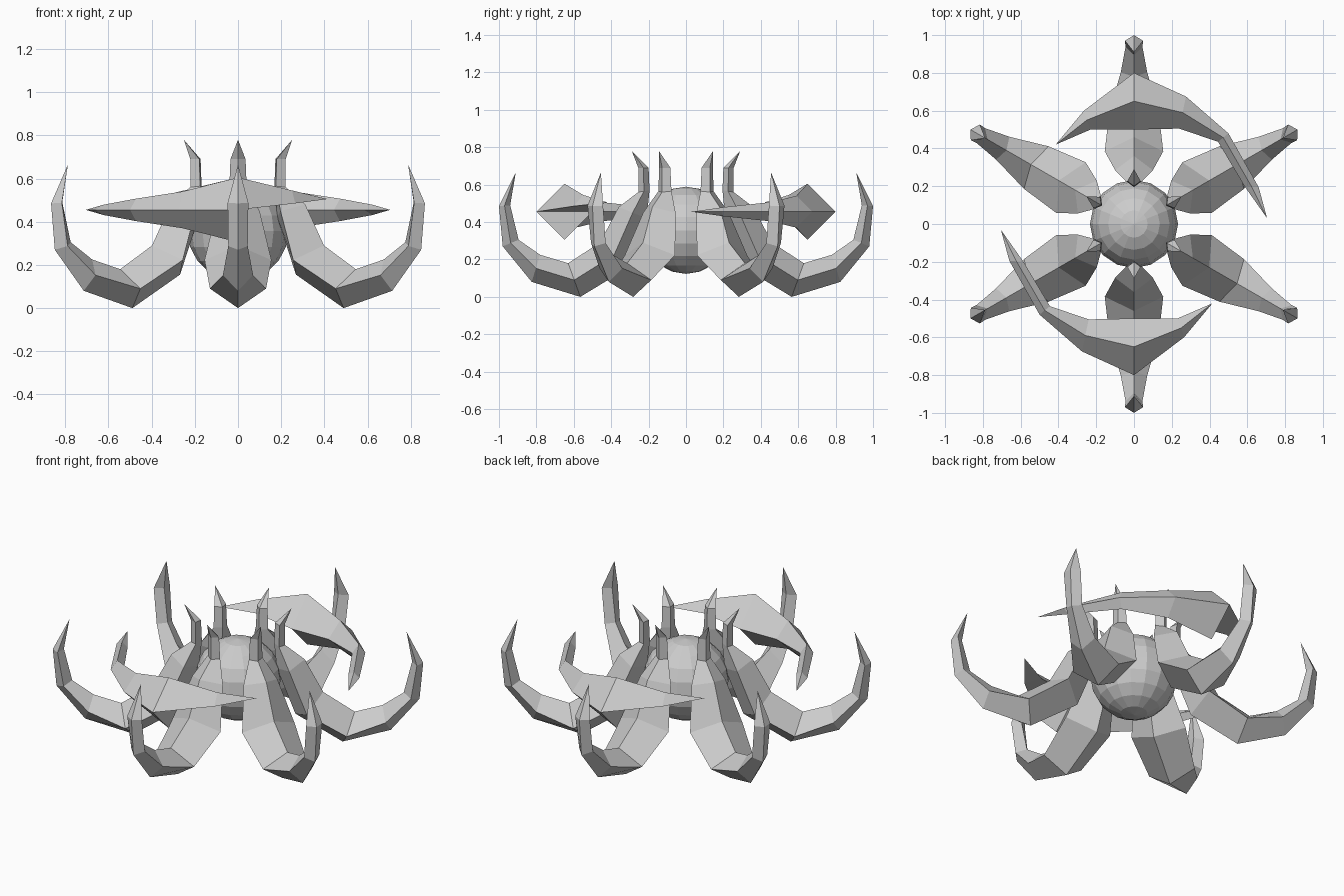
import bpy, bmesh, math
from mathutils import Matrix, Vector

if "Cube" in bpy.data.objects:
    bpy.data.objects.remove(bpy.data.objects["Cube"])


def loft(name, rings, angle):
    """Skin a chain of rings (a one-point ring is a tip), turned about z."""
    bm = bmesh.new()
    rows = [[bm.verts.new(Vector(p)) for p in ring] for ring in rings]
    for a, b in zip(rows, rows[1:]):
        n = max(len(a), len(b))
        for i in range(n):
            j = (i + 1) % n
            if len(a) == 1:
                bm.faces.new((a[0], b[i], b[j]))
            elif len(b) == 1:
                bm.faces.new((a[i], a[j], b[0]))
            else:
                bm.faces.new((a[i], a[j], b[j], b[i]))
    for row in (rows[0], rows[-1]):
        if len(row) > 2:
            bm.faces.new(row)
    bmesh.ops.recalc_face_normals(bm, faces=bm.faces[:])
    bm.transform(Matrix.Rotation(angle, 4, 'Z'))
    mesh = bpy.data.meshes.new(name)
    bm.to_mesh(mesh)
    bm.free()
    obj = bpy.data.objects.new(name, mesh)
    bpy.context.collection.objects.link(obj)
    return obj


# Central ball
bpy.ops.mesh.primitive_uv_sphere_add(segments=16, ring_count=10, radius=0.233,
                                     location=(0, 0, 0.356))
bpy.context.object.name = "core_ball"

# Curled legs: concave edge (r, z), convex edge (r, z), half width
leg_sections = [
    (0.255, 0.69, 0.20, 0.69, 0.035),
    (0.255, 0.56, 0.195, 0.57, 0.04),
    (0.36, 0.48, 0.21, 0.42, 0.10),
    (0.46, 0.29, 0.31, 0.155, 0.155),
    (0.63, 0.18, 0.565, 0.0, 0.13),
    (0.78, 0.225, 0.825, 0.08, 0.07),
    (0.895, 0.305, 0.98, 0.27, 0.045),
    (0.94, 0.49, 1.0, 0.485, 0.048),
]
leg = [[(0.29, 0, 0.78)]]
for ar, az, br, bz, w in leg_sections:
    mr, mz = (ar + br) / 2, (az + bz) / 2
    leg.append([(ar, 0, az), (mr, w, mz), (br, 0, bz), (mr, -w, mz)])
leg.append([(0.91, 0, 0.665)])
for k in range(6):
    loft(f"curled_leg_{k + 1}", leg, math.radians(30 + 60 * k))

# Crescent blades: outer edge (x, y), inner edge (x, y), half height
Z = 0.455
blade_sections = [
    (0.0, 0.80, 0.0, 0.50, 0.15),
    (0.275, 0.675, 0.24, 0.505, 0.085),
    (0.50, 0.48, 0.445, 0.435, 0.052),
    (0.66, 0.195, 0.585, 0.20, 0.024),
]
long_arm = []
for ox, oy, ix, iy, h in blade_sections:
    mx, my = (ox + ix) / 2, (oy + iy) / 2
    long_arm.append([(ox, oy, Z), (mx, my, Z + h), (ix, iy, Z), (mx, my, Z - h)])
long_arm.append([(0.705, 0.03, Z)])
# The short arm only continues the upper half of the blade
short_arm = [
    [(0, 0.80, Z), (0, 0.65, Z + 0.15), (0, 0.50, Z)],
    [(-0.265, 0.60, 0.485), (-0.25, 0.55, 0.545), (-0.23, 0.50, 0.485)],
    [(-0.415, 0.42, 0.505)],
]
for side, angle in (("back", 0), ("front", math.pi)):
    loft(f"{side}_blade_long_arm", long_arm, angle)
    loft(f"{side}_blade_short_arm", short_arm, angle)
